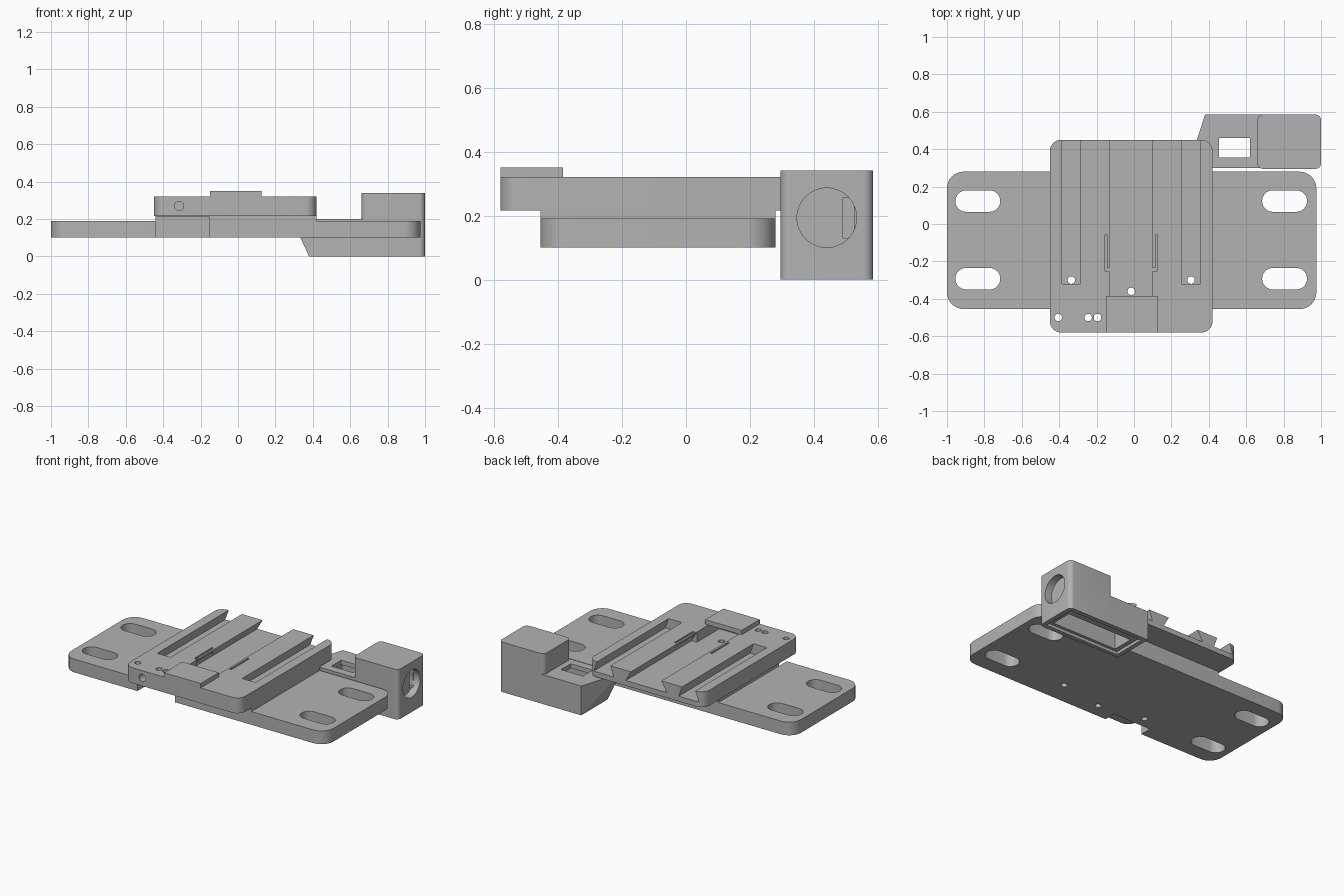
import bpy, bmesh, math
from mathutils import Vector

cube = bpy.data.objects.get("Cube")
if cube:
    bpy.data.objects.remove(cube, do_unlink=True)

grey = bpy.data.materials.new("plain_grey")
grey.use_nodes = True
grey.diffuse_color = (0.45, 0.45, 0.45, 1)
grey.node_tree.nodes["Principled BSDF"].inputs["Base Color"].default_value = (0.45, 0.45, 0.45, 1)


def finish(name, bm):
    bmesh.ops.recalc_face_normals(bm, faces=bm.faces[:])
    mesh = bpy.data.meshes.new(name)
    bm.to_mesh(mesh)
    bm.free()
    mesh.materials.append(grey)
    obj = bpy.data.objects.new(name, mesh)
    bpy.context.collection.objects.link(obj)
    return obj


def extrude(name, points, offset):
    """Solid made by sweeping a flat outline along an offset."""
    bm = bmesh.new()
    face = bm.faces.new([bm.verts.new(p) for p in points])
    swept = bmesh.ops.extrude_face_region(bm, geom=[face])["geom"]
    bmesh.ops.translate(bm, vec=offset, verts=[v for v in swept if isinstance(v, bmesh.types.BMVert)])
    return finish(name, bm)


def box(name, x0, x1, y0, y1, z0, z1, r=0):
    """Box given by its limits, with optional rounded upright corners."""
    if not r:
        pts = [(x0, y0, z0), (x1, y0, z0), (x1, y1, z0), (x0, y1, z0)]
    else:
        pts = []
        centres = [(x1 - r, y1 - r), (x0 + r, y1 - r), (x0 + r, y0 + r), (x1 - r, y0 + r)]
        for i, (cx, cy) in enumerate(centres):
            for k in range(9):
                a = (i + k / 8) * math.pi / 2
                pts.append((cx + r * math.cos(a), cy + r * math.sin(a), z0))
    return extrude(name, pts, (0, 0, z1 - z0))


def rod(name, centre, axis, r, length, n=32):
    """Cylinder starting at centre and running along axis."""
    axis = Vector(axis)
    u = axis.orthogonal().normalized()
    v = axis.cross(u)
    ring = [Vector(centre) + r * (math.cos(t) * u + math.sin(t) * v)
            for t in (math.tau * i / n for i in range(n))]
    return extrude(name, ring, axis * length)


def cut(obj, *cutters):
    for c in cutters:
        c.hide_render = True
        mod = obj.modifiers.new("cut", "BOOLEAN")
        mod.operation, mod.solver, mod.object = "DIFFERENCE", "EXACT", c
        bpy.context.view_layer.objects.active = obj
        bpy.ops.object.modifier_apply(modifier=mod.name)
        bpy.data.objects.remove(c, do_unlink=True)


def groove(x0, x1, y0, y1, floor, under):
    """Undercut channel cutter, open at the top and back."""
    top = 0.32
    pts = [(x0, y0, top + 0.01), (x0, y0, top), (x0 - under, y0, floor),
           (x1 + under, y0, floor), (x1, y0, top), (x1, y0, top + 0.01)]
    return extrude("groove", pts, (0, y1 - y0, 0))


# Base plate with four slotted holes and a front notch
plate = box("base_plate", -1, 0.975, -0.455, 0.28, 0.1, 0.19, 0.09)
for x in (-0.955, 0.685):
    for y in (-0.35, 0.065):
        cut(plate, box("slot", x, x + 0.24, y, y + 0.115, 0, 0.3, 0.057))

# Neck between plate and carriage
neck = box("neck", -0.44, 0.42, -0.455, 0.28, 0.185, 0.216)
for part in (plate, neck):
    cut(part, box("notch", -0.44, -0.155, -0.6, -0.375, 0, 0.2149))

# Carriage block with undercut grooves
block = box("carriage_block", -0.45, 0.42, -0.58, 0.45, 0.215, 0.32, 0.06)
cut(block,
    groove(-0.385, -0.285, -0.32, 0.5, 0.25, 0.025),
    groove(0.255, 0.355, -0.32, 0.5, 0.25, 0.025),
    groove(-0.13, 0.1, -0.26, 0.5, 0.25, 0.04),
    box("pocket", -0.13, 0.1, -0.5, -0.2, 0.25, 0.4),
    rod("front_hole", (-0.315, -0.6, 0.27), (0, 1, 0), 0.025, 0.15))

# Thin spring slits beside the centre channel
for x in (-0.156, 0.114):
    cut(block, box("slit", x, x + 0.012, -0.25, -0.055, 0.25, 0.4))
for x in (-0.156, 0.09):
    cut(block, box("slit_end", x, x + 0.036, -0.25, -0.235, 0.25, 0.4))

# Screw holes
for x, y in ((-0.405, -0.5), (-0.245, -0.5), (-0.195, -0.5)):
    cut(block, rod("hole", (x, y, 0), (0, 0, 1), 0.02, 0.5, 20))
for x, y in ((-0.335, -0.3), (0.305, -0.3), (-0.015, -0.36)):
    for part in (plate, neck, block):
        cut(part, rod("hole", (x, y, 0), (0, 0, 1), 0.02, 0.5, 20))

# Raised pad over the front end of the channel
pad = box("front_pad", -0.15, 0.125, -0.58, -0.385, 0.319, 0.35)

# Side arm with skewed end
bm = bmesh.new()
for p in ((0.38, 0.585, 0), (0.38, 0.3, 0), (0.38, 0.585, 0.2), (0.287, 0.3, 0.2),
          (0.7, 0.3, 0), (0.7, 0.585, 0), (0.7, 0.3, 0.2), (0.7, 0.585, 0.2)):
    bm.verts.new(p)
bmesh.ops.convex_hull(bm, input=bm.verts[:])
bmesh.ops.dissolve_limit(bm, angle_limit=0.01, verts=bm.verts[:], edges=bm.edges[:])
arm = finish("side_arm", bm)

# Housing box joined to the arm, so that one cavity runs through both
housing = box("housing", 0.66, 1, 0.295, 0.585, 0, 0.34, 0.03)
join = arm.modifiers.new("join", "BOOLEAN")
join.operation, join.solver, join.object = "UNION", "EXACT", housing
bpy.context.view_layer.objects.active = arm
bpy.ops.object.modifier_apply(modifier="join")
bpy.data.objects.remove(housing, do_unlink=True)
arm.name = "housing_and_arm"
cut(arm,
    box("rim", 0.41, 0.97, 0.325, 0.555, -0.1, 0.02),
    box("cavity", 0.44, 0.93, 0.345, 0.49, -0.1, 0.17),
    box("window", 0.455, 0.62, 0.355, 0.46, -0.1, 0.3),
    rod("round_opening", (1.1, 0.44, 0.193), (-1, 0, 0), 0.093, 0.15, 48),
    box("opening_step", 0.86, 0.96, 0.49, 0.525, 0.13, 0.255))

# Smooth the rounded corners and keep hard edges
bpy.ops.object.select_all(action="DESELECT")
for obj in (plate, neck, block, pad, arm):
    obj.select_set(True)
bpy.context.view_layer.objects.active = plate
bpy.ops.object.shade_smooth_by_angle(angle=math.radians(30))
